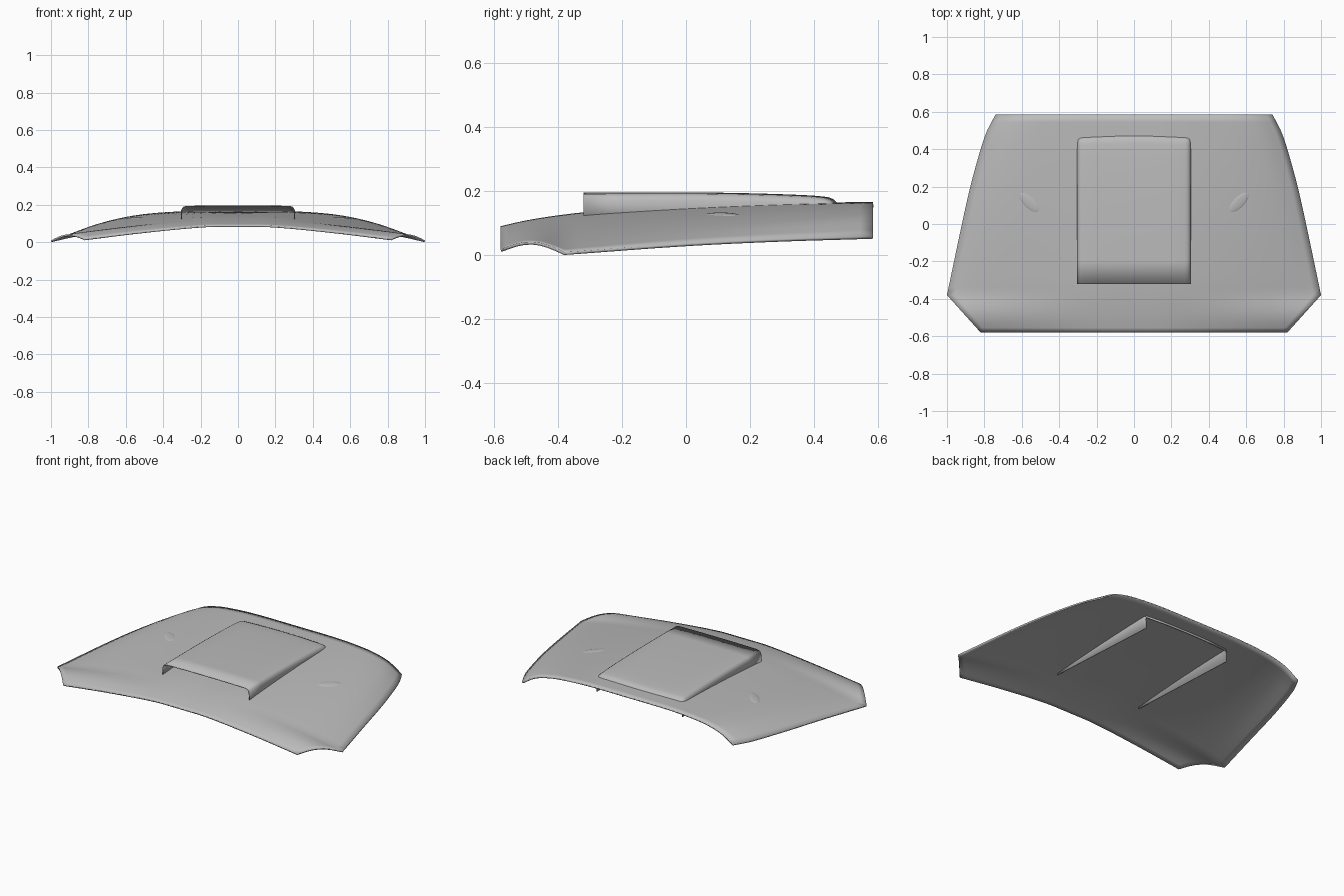
import bpy, math
from mathutils import Vector

cube = bpy.data.objects.get("Cube")
if cube:
    bpy.data.objects.remove(cube, do_unlink=True)

grey = bpy.data.materials.new("primer grey")
grey.use_nodes = True
colour = (0.5, 0.5, 0.5, 1)
grey.diffuse_color = colour
grey.node_tree.nodes["Principled BSDF"].inputs["Base Color"].default_value = colour


def lookup(points, t):
    """Smooth curve through (position, value) points."""
    n = len(points)
    i = 0
    while i < n - 2 and t > points[i + 1][0]:
        i += 1

    def slope(k):
        a, b = points[max(k - 1, 0)], points[min(k + 1, n - 1)]
        return (b[1] - a[1]) / (b[0] - a[0])

    (x0, v0), (x1, v1) = points[i], points[i + 1]
    h = x1 - x0
    s = min(max((t - x0) / h, 0), 1)
    return ((1 + 2 * s) * (1 - s) ** 2 * v0 + s * (1 - s) ** 2 * h * slope(i)
            + s * s * (3 - 2 * s) * v1 + s * s * (s - 1) * h * slope(i + 1))


def sheet(name, rows, thickness, angle):
    """Skin rows of points into a thin panel."""
    n = len(rows[0])
    verts = [p for row in rows for p in row]
    faces = [(j * n + i, j * n + i + 1, (j + 1) * n + i + 1, (j + 1) * n + i)
             for j in range(len(rows) - 1) for i in range(n - 1)]
    mesh = bpy.data.meshes.new(name)
    mesh.from_pydata(verts, [], faces)
    mesh.materials.append(grey)
    obj = bpy.data.objects.new(name, mesh)
    bpy.context.collection.objects.link(obj)
    solid = obj.modifiers.new("thickness", "SOLIDIFY")
    solid.thickness = thickness
    solid.offset = -1
    smooth(obj, angle)
    return obj


def smooth(obj, angle):
    bpy.ops.object.select_all(action="DESELECT")
    obj.select_set(True)
    bpy.context.view_layer.objects.active = obj
    bpy.ops.object.shade_smooth_by_angle(angle=math.radians(angle))


# Bonnet shape: centre line, side edge and crown of the front and rear sections
FRONT, NOTCH, REAR = -0.58, -0.38, 0.585
centre = [(FRONT, .09), (-.5, .108), (-.4, .124), (-.3, .135), (0, .152), (.3, .162), (REAR, .166)]
half_width = [(NOTCH, 1), (0, .92), (.2, .875), (.4, .82), (.5, .785), (REAR, .74)]
side_edge = [(NOTCH, .009), (0, .036), (.3, .05), (REAR, .058)]
front_crown = [(0, 1), (.22, .97), (.61, .55), (1, 0)]
rear_crown = [(0, 1), (.4, .985), (.64, .88), (.77, .74), (.89, .48), (1, 0)]


def width_and_edge(y):
    if y < NOTCH:
        t = (y - FRONT) / (NOTCH - FRONT)
        return .82 + .18 * t, .018 - .009 * t + .028 * math.sin(math.pi * t)
    return lookup(half_width, y), lookup(side_edge, y)


def bonnet_z(x, y):
    w, edge = width_and_edge(y)
    u = min(abs(x) / w, 1)
    blend = (y - FRONT) / (REAR - FRONT)
    crown = (1 - blend) * lookup(front_crown, u) + blend * lookup(rear_crown, u)
    return edge + crown * (lookup(centre, y) - edge)


# Bonnet panel
ys = [FRONT + (NOTCH - FRONT) * j / 8 for j in range(8)]
ys += [NOTCH + (REAR - NOTCH) * j / 24 for j in range(25)]
rows = []
for y in ys:
    w = width_and_edge(y)[0]
    xs = [w * i / 24 for i in range(-24, 25)]
    rows.append([(x, y, bonnet_z(x, y)) for x in xs])
sheet("bonnet_panel", rows, .009, 40)

# Intake scoop: open at the front, side walls reaching below the bonnet
roof = [(-.32, .194), (0, .195), (.2, .192), (.35, .187), (.42, .182), (.45, .174), (.465, .155)]
rows = []
for y in (-.32, -.2, -.1, 0, .1, .2, .28, .35, .39, .42, .435, .45, .458, .465):
    top = lookup(roof, y)
    along = (y + .32) / .785
    bottom = .107 - .037 * along
    half = [(.306 - .004 * along, bottom), (.304, top - .025), (.298, top - .011),
            (.288, top - .004), (.272, top - .001), (.2, top), (.1, top + .001)]
    profile = [(-x, z) for x, z in half] + [(0, top + .001)] + half[::-1]
    bow = .012 * max(0, along) ** 6
    rows.append([(x, y + bow * (1 - (x / .31) ** 2), z) for x, z in profile])
sheet("scoop", rows, .005, 40)

# Rear lip of the scoop, tucked under the bonnet
rows = [[(x, .465 + .012 * (1 - (x / .31) ** 2), z) for x in (-.3, -.15, 0, .15, .3)]
        for z in (.157, .143)]
sheet("scoop_rear_lip", rows, .004, 40)

# Low washer jet bumps
for side, name in ((1, "left"), (-1, "right")):
    x, y = side * .56, .115
    step = .02
    normal = Vector((-(bonnet_z(x + step, y) - bonnet_z(x - step, y)) / (2 * step),
                     -(bonnet_z(x, y + step) - bonnet_z(x, y - step)) / (2 * step), 1))
    bpy.ops.mesh.primitive_uv_sphere_add(segments=24, ring_count=12, radius=1)
    jet = bpy.context.object
    jet.name = name + "_washer_jet"
    jet.scale = (.03, .07, .006)
    tilt = Vector((0, 0, 1)).rotation_difference(normal.normalized())
    turn = Vector((0, 1, 0)).rotation_difference(Vector((side * .7, .7, 0)))
    jet.rotation_mode = "QUATERNION"
    jet.rotation_quaternion = tilt @ turn
    jet.location = (x, y, bonnet_z(x, y) - .002)
    jet.data.materials.append(grey)
    smooth(jet, 60)
